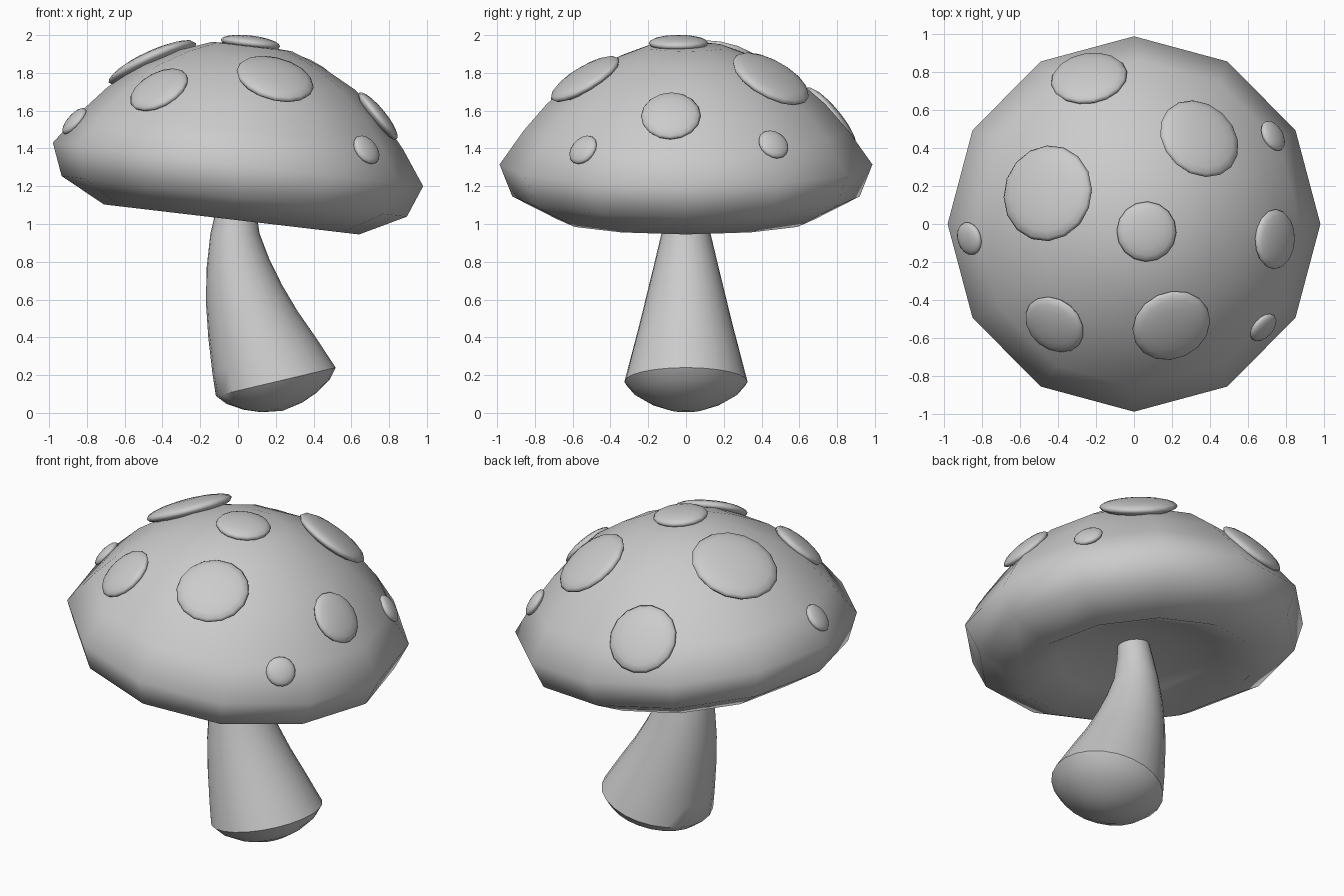
import bpy
import bmesh
from math import radians, cos, sin, tau
from mathutils import Matrix, Vector
from mathutils.bvhtree import BVHTree

cube = bpy.data.objects.get("Cube")
if cube:
    bpy.data.objects.remove(cube, do_unlink=True)


def loft(name, rings, sides, sharp=180):
    """Skin rings of (centre x, centre z, radius, tilt about y); zero radius makes a pole."""
    bm = bmesh.new()
    loops = []
    for x, z, r, tilt in rings:
        frame = Matrix.Translation((x, 0, z)) @ Matrix.Rotation(radians(tilt), 4, 'Y')
        count = sides if r else 1
        loops.append([bm.verts.new(frame @ Vector((r * cos(tau * i / sides),
                                                   r * sin(tau * i / sides), 0)))
                      for i in range(count)])
    for low, high in zip(loops, loops[1:]):
        for i in range(sides):
            j = (i + 1) % sides
            if len(low) == 1:
                bm.faces.new((low[0], high[j], high[i]))
            elif len(high) == 1:
                bm.faces.new((low[i], low[j], high[0]))
            else:
                bm.faces.new((low[i], low[j], high[j], high[i]))
    return finish(name, bm, sharp)


def finish(name, bm, sharp=180):
    bmesh.ops.recalc_face_normals(bm, faces=bm.faces)
    mesh = bpy.data.meshes.new(name)
    bm.to_mesh(mesh)
    bm.free()
    obj = bpy.data.objects.new(name, mesh)
    bpy.context.collection.objects.link(obj)
    bpy.ops.object.select_all(action='DESELECT')
    obj.select_set(True)
    bpy.context.view_layer.objects.active = obj
    if sharp < 180:
        bpy.ops.object.shade_smooth_by_angle(angle=radians(sharp))
    else:
        bpy.ops.object.shade_smooth()
    return obj


def along(x, z, tilt, profile):
    """Place a (radius, height) profile along a tilted straight axis."""
    a = radians(tilt)
    return [(x + h * sin(a), z + h * cos(a), r, tilt) for r, h in profile]


# Cap: twelve-sided, tilted, with a hollow underside
cap_profile = [(0, -.14), (.22, -.15), (.46, -.2), (.68, -.293), (.92, -.17), (.987, 0),
               (.86, .18), (.735, .325), (.57, .465), (.38, .565), (.215, .628), (0, .64)]
cap = loft("cap", along(0, 1.315, 6.7, cap_profile), 12)

# Stem: rounded foot, then a tapering bend up into the cap
foot = along(.2, .165, -13.3, [(0, -.158), (.11, -.14), (.2, -.105), (.28, -.055), (.326, 0)])
bend = [(.135, .31, .288, -20), (.078, .47, .246, -17), (.032, .63, .207, -13),
        (0, .79, .168, -8), (-.016, .95, .13, 0), (-.008, 1.08, .105, 5), (.01, 1.22, .085, 7)]
loft("stem", foot + bend, 24, 45)

# Spots: flattened domes seated on the cap (x, y, radius)
spots = [(-.45, .16, .255), (.34, .445, .225), (.065, -.04, .158), (-.415, -.525, .168),
         (.195, -.53, .21), (-.235, .76, .203), (.735, -.08, .158), (.725, .46, .086),
         (.675, -.54, .086), (-.86, -.075, .088)]
shape = bmesh.new()
shape.from_mesh(cap.data)
surface = BVHTree.FromBMesh(shape)
shape.free()
for number, (x, y, radius) in enumerate(spots, 1):
    point, face_normal, _, _ = surface.ray_cast(Vector((x, y, 3)), Vector((0, 0, -1)))
    normal = sum((hit[1] for hit in surface.find_nearest_range(point, radius * .7)),
                 face_normal.copy()).normalized()
    bm = bmesh.new()
    bmesh.ops.create_uvsphere(bm, u_segments=16, v_segments=10, radius=1)
    turn = normal.to_track_quat('Z', 'Y').to_matrix().to_4x4()
    size = Matrix.Diagonal((radius, radius, .02 + .13 * radius, 1))
    bm.transform(Matrix.Translation(point + normal * .008) @ turn @ size)
    finish(f"spot_{number}", bm)
